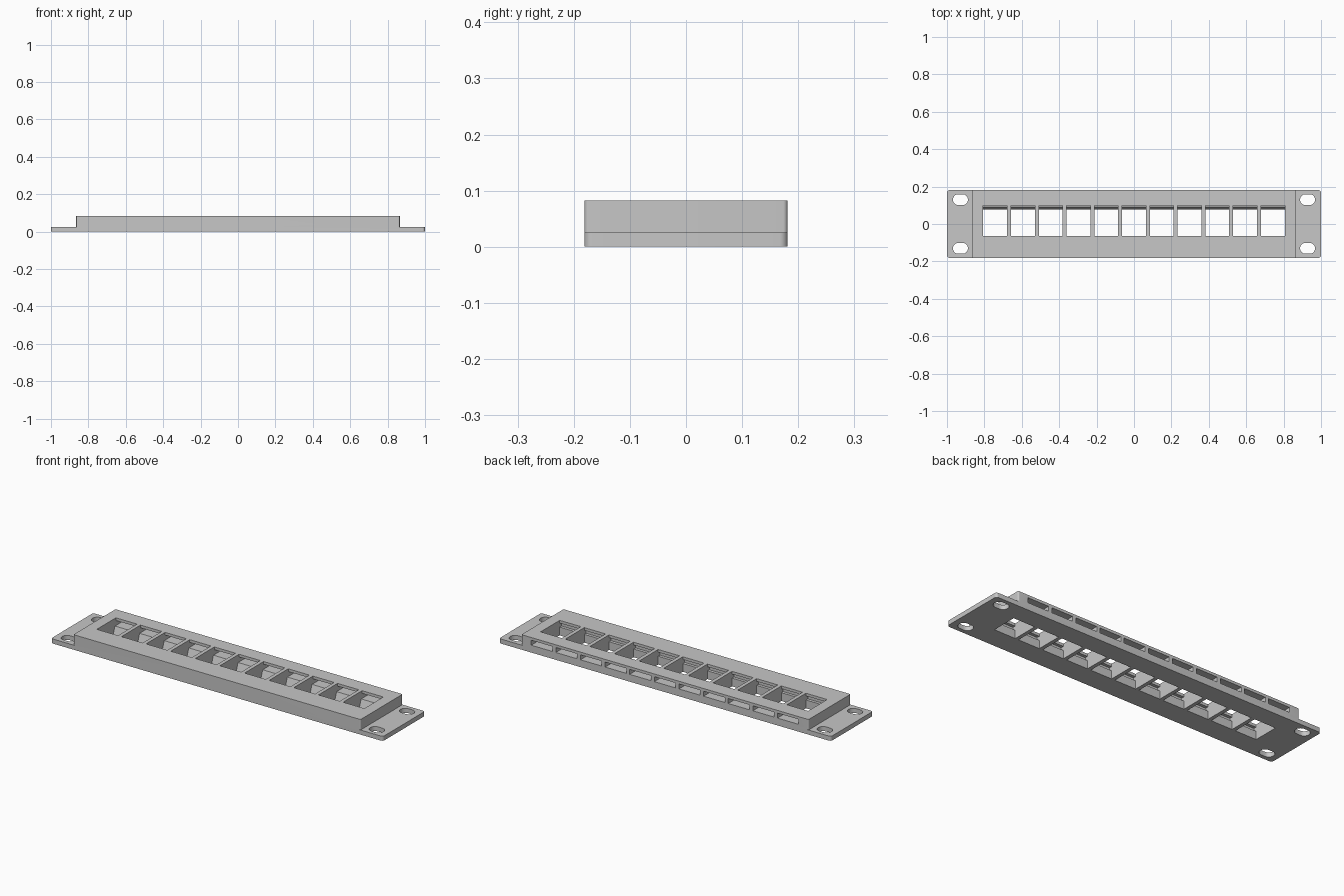
import bpy, bmesh, math
from mathutils import Vector

old = bpy.data.objects.get("Cube")
if old:
    bpy.data.objects.remove(old, do_unlink=True)

GREY = (0.57, 0.57, 0.57, 1)
grey = bpy.data.materials.new("plain grey")
grey.use_nodes = True
grey.diffuse_color = GREY
grey.node_tree.nodes["Principled BSDF"].inputs["Base Color"].default_value = GREY


def prism(name, points, direction):
    """Extrude a flat outline into a solid."""
    bm = bmesh.new()
    face = bm.faces.new([bm.verts.new(p) for p in points])
    out = bmesh.ops.extrude_face_region(bm, geom=[face])
    moved = [v for v in out["geom"] if isinstance(v, bmesh.types.BMVert)]
    bmesh.ops.translate(bm, verts=moved, vec=Vector(direction))
    bmesh.ops.recalc_face_normals(bm, faces=bm.faces)
    mesh = bpy.data.meshes.new(name)
    bm.to_mesh(mesh)
    bm.free()
    mesh.materials.append(grey)
    obj = bpy.data.objects.new(name, mesh)
    bpy.context.scene.collection.objects.link(obj)
    return obj


def rounded_outline(cx, cy, hx, hy, r, z, steps=8):
    """Rounded rectangle, counter-clockwise."""
    pts = []
    for k, (sx, sy) in enumerate([(1, 1), (-1, 1), (-1, -1), (1, -1)]):
        for i in range(steps + 1):
            a = math.pi / 2 * (k + i / steps)
            pts.append((cx + sx * (hx - r) + r * math.cos(a),
                        cy + sy * (hy - r) + r * math.sin(a), z))
    return pts


def combine(target, other, operation):
    mod = target.modifiers.new(operation.lower(), "BOOLEAN")
    mod.operation = operation
    mod.solver = "EXACT"
    mod.object = other
    bpy.context.view_layer.objects.active = target
    bpy.ops.object.modifier_apply(modifier=mod.name)
    bpy.data.objects.remove(other, do_unlink=True)


DEPTH, FLANGE, TOP, BODY = 0.181, 0.025, 0.082, 0.865

# Mounting plate with rounded corners, and the raised body
panel = prism("patch_panel", rounded_outline(0, 0, 1, DEPTH, 0.014, 0), (0, 0, FLANGE))
body = prism("raised_body", rounded_outline(0, 0, BODY, DEPTH, 0.008, 0.01), (0, 0, TOP - 0.01))
combine(panel, body, "UNION")

# Oblong screw holes
for sx in (-1, 1):
    for sy in (-1, 1):
        hole = prism("screw_hole", rounded_outline(sx * 0.928, sy * 0.13, 0.04, 0.029, 0.0285, -0.05), (0, 0, 0.15))
        combine(panel, hole, "DIFFERENCE")

# Jack openings: sloped wall, clip slot through the back, undercut at the front
COUNT, WIDTH, PITCH = 11, 0.128, 0.1484
section = [(-0.064, -0.01), (0.074, -0.01), (0.092, 0.04), (0.2, 0.04), (0.2, 0.067),
           (0.1, 0.067), (0.1, 0.1), (-0.064, 0.1), (-0.064, 0.067),
           (-0.08, 0.067), (-0.08, 0.045), (-0.064, 0.045)]
for i in range(COUNT):
    x = (i - (COUNT - 1) / 2) * PITCH - WIDTH / 2
    opening = prism("jack_opening", [(x, y, z) for y, z in section], (WIDTH, 0, 0))
    combine(panel, opening, "DIFFERENCE")

# Smooth only the rounded corners
bpy.ops.object.select_all(action="DESELECT")
panel.select_set(True)
bpy.context.view_layer.objects.active = panel
bpy.ops.object.shade_smooth_by_angle(angle=math.radians(20))
